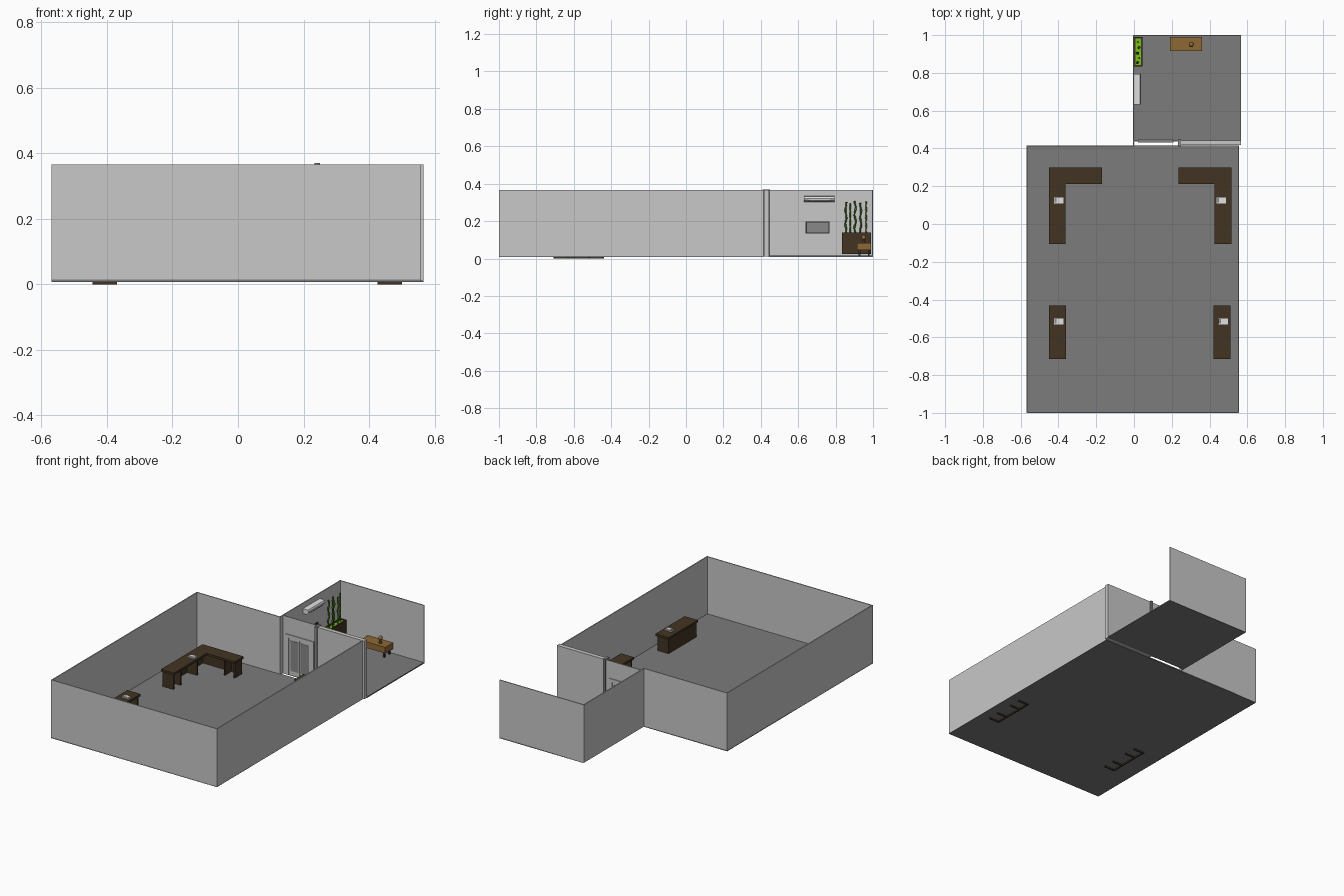
import bpy, bmesh, math
from mathutils import Matrix

if "Cube" in bpy.data.objects:
    bpy.data.objects.remove(bpy.data.objects["Cube"])

def mat(name, r, g, b):
    m = bpy.data.materials.new(name)
    m.diffuse_color = (r, g, b, 1)
    m.use_nodes = True
    m.node_tree.nodes["Principled BSDF"].inputs["Base Color"].default_value = m.diffuse_color
    return m

WALL = mat("wall_grey", .58, .58, .58)
FLOOR = mat("floor_grey", .2, .2, .2)
DARK = mat("dark_wood", .055, .034, .016)
WOOD = mat("light_wood", .27, .14, .035)
WHITE = mat("white_plastic", .75, .75, .75)
GREY = mat("mid_grey", .25, .25, .25)
BLACK = mat("charcoal", .03, .03, .03)
LIME = mat("lime_green", .2, .52, .008)
STALK = mat("stalk_green", .07, .22, .012)

def finish(name, bm, material):
    me = bpy.data.meshes.new(name)
    bm.to_mesh(me)
    bm.free()
    me.materials.append(material)
    ob = bpy.data.objects.new(name, me)
    bpy.context.collection.objects.link(ob)
    return ob

def boxes(name, material, *items):
    """One object from boxes given as (x0, x1, y0, y1, z0, z1)."""
    bm = bmesh.new()
    for x0, x1, y0, y1, z0, z1 in items:
        m = Matrix.Translation(((x0+x1)/2, (y0+y1)/2, (z0+z1)/2)) @ \
            Matrix.Diagonal((abs(x1-x0), abs(y1-y0), abs(z1-z0), 1))
        bmesh.ops.create_cube(bm, size=1, matrix=m)
    return finish(name, bm, material)

# floors
boxes("main_floor", FLOOR, (-.57, .557, -1, .415, .008, .015))
boxes("side_floor", FLOOR, (0, .567, .44, 1, .008, .015))

# walls of the main room and the open side room
B, T, W = .01, .366, .006
boxes("main_walls", WALL,
      (-.57, .557, -1, -1+W, B, T), (-.57, -.57+W, -1, .415, B, T),
      (.557-W, .557, -1, .415, B, T), (-.57, 0, .415-W, .415, B, T))
boxes("side_walls", WALL, (-W, 0, .412, 1, B, T), (-W, .567, 1-W, 1, B, T))

# partition between the rooms, with a doorway
boxes("thick_partition", WALL, (.245, .567, .417, .443, B, T))
boxes("thin_partition", WALL, (0, .035, .436, .442, B, T), (.195, .24, .436, .442, B, T),
      (.035, .195, .436, .442, .24, T))
boxes("partition_post", GREY, (.234, .25, .41, .45, B, .37))

# double door and its frame
boxes("door_frame", WALL, (.02, .04, .431, .447, .015, .26), (.19, .21, .431, .447, .015, .26),
      (.04, .19, .431, .447, .24, .26))
boxes("door_leaves", WALL, (.04, .114, .436, .442, .015, .24), (.116, .19, .436, .442, .015, .24))
boxes("door_panes", GREY, (.052, .106, .434, .444, .04, .225), (.124, .178, .434, .444, .04, .225))

# laptop with a half-closed lid
def laptop(name, x, y, z):
    boxes(name + "_base", WHITE, (x-.025, x+.025, y-.016, y+.016, z, z+.006))
    boxes(name + "_keys", GREY, (x-.024, x-.012, y-.012, y+.012, z+.006, z+.008))
    boxes(name + "_pad", WHITE, (x-.011, x+.02, y-.012, y+.012, z+.006, z+.01))

# straight front desks, legs reaching through the floor
for side, x in (("left", -.45), ("right", .42)):
    boxes(side + "_straight_desk_top", DARK, (x, x+.09, -.715, -.432, .105, .118))
    legs = [(x+.013, x+.08, y, y+.008, 0, .105) for y in (-.708, -.635, -.52, -.447)]
    boxes(side + "_straight_desk_legs", DARK, (x+.006, x+.014, -.708, -.439, 0, .105), *legs)
    laptop(side + "_front_laptop", x+.052, -.515, .118)

# corner desks, mirrored
for side, s, o in (("left", -1, .45), ("right", 1, .515)):
    def q(a, b, y0, y1, z0, z1):
        # a, b are distances inward from the outer edge
        e = sorted((s*(o-a), s*(o-b)))
        return (e[0], e[1], y0, y1, z0, z1)
    boxes(side + "_corner_desk_top", DARK, q(0, .088, -.105, .298, .108, .121),
          q(.088, .28, .212, .298, .108, .121))
    boxes(side + "_corner_desk_panels", DARK,
          q(.006, .014, -.098, .29, .012, .108), q(.014, .274, .282, .29, .012, .108),
          q(.014, .08, -.098, -.09, .012, .108), q(.014, .08, -.03, -.022, .012, .108),
          q(.014, .08, .13, .138, .012, .108), q(.266, .274, .22, .282, .012, .108),
          q(.2, .208, .22, .282, .012, .108))
    laptop(side + "_corner_laptop", s*(o-.052), .125, .121)

# wall screen
boxes("screen_frame", BLACK, (0, .008, .64, .768, .134, .198))
boxes("screen_panel", GREY, (.008, .011, .646, .762, .14, .192))

# air conditioner: rounded profile extruded along the wall
bm = bmesh.new()
prof = [(0, .302), (.022, .302), (.035, .312), (.037, .322), (.032, .331), (0, .333)]
f = bm.faces.new([bm.verts.new((x, .632, z)) for x, z in prof])
ext = bmesh.ops.extrude_face_region(bm, geom=[f])
bmesh.ops.translate(bm, vec=(0, .163, 0),
                    verts=[v for v in ext["geom"] if isinstance(v, bmesh.types.BMVert)])
bmesh.ops.recalc_face_normals(bm, faces=bm.faces)
finish("air_conditioner", bm, WHITE)
boxes("air_vent", GREY, (.02, .0365, .655, .77, .3085, .3115))

# planter with a lime bed
boxes("planter", DARK, (0, .008, .835, .99, .025, .138), (.036, .044, .835, .99, .025, .138),
      (.008, .036, .835, .843, .025, .138), (.008, .036, .982, .99, .025, .138),
      (.008, .036, .843, .982, .025, .12))
boxes("planter_bed", LIME, (.008, .036, .843, .982, .12, .134))

# bamboo stalks, alternately wavy, with leaf-node rings
for i, (x, y, h, wave) in enumerate([(.018, .855, .302, .003), (.028, .878, .296, 0),
                                     (.018, .904, .306, .004), (.026, .934, .296, .003),
                                     (.02, .963, .306, 0)]):
    cu = bpy.data.curves.new("bamboo_stalk", "CURVE")
    cu.dimensions = "3D"
    cu.bevel_depth = .0045
    cu.bevel_resolution = 1
    cu.use_fill_caps = True
    sp = cu.splines.new("POLY")
    n = 13
    sp.points.add(n-1)
    for k, p in enumerate(sp.points):
        a = k*1.25 + i
        p.co = (x+wave*math.cos(a), y+wave*math.sin(a), .13+(h-.13)*k/(n-1), 1)
        p.radius = 1.3 if k % 3 == 0 else .85
    cu.materials.append(STALK)
    ob = bpy.data.objects.new("bamboo_stalk_%d" % (i+1), cu)
    bpy.context.collection.objects.link(ob)

# low table in the side room
boxes("low_table", WOOD, (.19, .36, .915, .99, .045, .082))
boxes("low_table_legs", BLACK, *[(x, x+.01, y, y+.01, .015, .045)
                                for x in (.2, .34) for y in (.922, .972)])

# small globe ornament on the table
bm = bmesh.new()
bmesh.ops.create_uvsphere(bm, u_segments=16, v_segments=10, radius=.013,
                          matrix=Matrix.Translation((.303, .95, .112)))
for fc in bm.faces:
    fc.smooth = True
finish("ornament_ball", bm, WOOD)
bm = bmesh.new()
bmesh.ops.create_cone(bm, cap_ends=True, segments=12, radius1=.01, radius2=.003, depth=.02,
                      matrix=Matrix.Translation((.303, .95, .092)))
finish("ornament_stand", bm, DARK)
